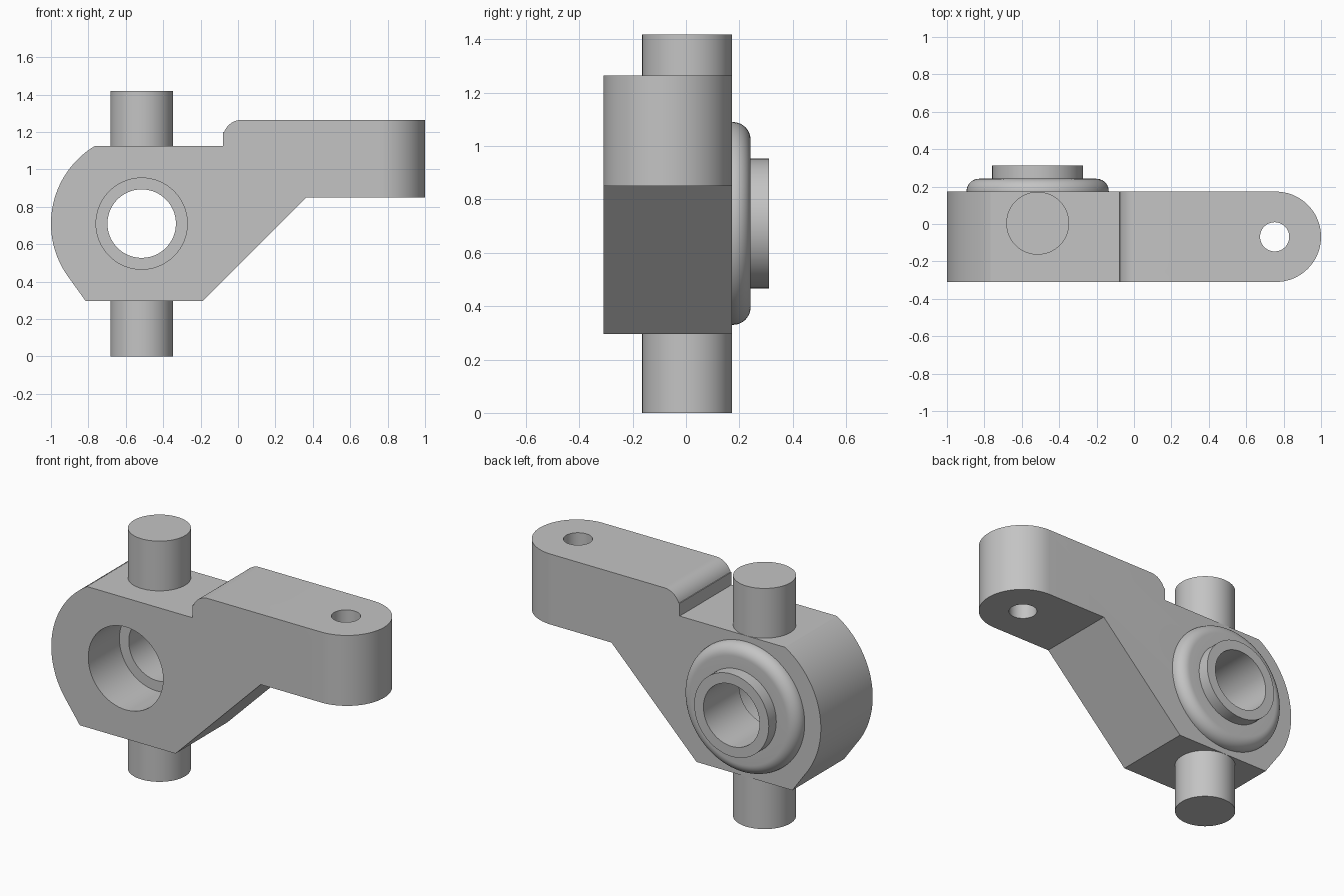
import bpy, bmesh
from math import pi, cos, sin, radians
from mathutils import Matrix, Vector

if "Cube" in bpy.data.objects:
    bpy.data.objects.remove(bpy.data.objects["Cube"], do_unlink=True)

grey = bpy.data.materials.new("plain grey")
grey.use_nodes = True
colour = (0.55, 0.55, 0.55, 1)
grey.diffuse_color = colour
grey.node_tree.nodes["Principled BSDF"].inputs["Base Color"].default_value = colour

BORE_X, BORE_Z = -0.515, 0.71
FRONT, BACK = -0.31, 0.173
ARM_Y = (FRONT + BACK) / 2
ARM_R = (BACK - FRONT) / 2


def finish(name, bm):
    bmesh.ops.recalc_face_normals(bm, faces=bm.faces[:])
    mesh = bpy.data.meshes.new(name)
    bm.to_mesh(mesh)
    bm.free()
    mesh.materials.append(grey)
    obj = bpy.data.objects.new(name, mesh)
    bpy.context.collection.objects.link(obj)
    return obj


def arc(cx, cy, r, start, end, steps):
    angles = [radians(start + (end - start) * i / steps) for i in range(steps + 1)]
    return [(cx + r * cos(a), cy + r * sin(a)) for a in angles]


def prism(name, points, offset):
    bm = bmesh.new()
    face = bm.faces.new([bm.verts.new(p) for p in points])
    top = bmesh.ops.extrude_face_region(bm, geom=[face])
    moved = [v for v in top["geom"] if isinstance(v, bmesh.types.BMVert)]
    bmesh.ops.translate(bm, verts=moved, vec=offset)
    return finish(name, bm)


def cylinder(name, r, centre, length, along_y=False):
    bm = bmesh.new()
    turn = Matrix.Rotation(pi / 2, 4, "X") if along_y else Matrix.Identity(4)
    bmesh.ops.create_cone(bm, cap_ends=True, segments=96, radius1=r, radius2=r,
                          depth=length, matrix=Matrix.Translation(centre) @ turn)
    return finish(name, bm)


def select(obj):
    bpy.ops.object.select_all(action="DESELECT")
    obj.select_set(True)
    bpy.context.view_layer.objects.active = obj


def cut(obj, tool, operation="DIFFERENCE"):
    tool.hide_render = True
    mod = obj.modifiers.new("cut", "BOOLEAN")
    mod.object, mod.operation, mod.solver = tool, operation, "EXACT"
    select(obj)
    bpy.ops.object.modifier_apply(modifier=mod.name)
    bpy.data.objects.remove(tool, do_unlink=True)


# Housing and arm: one side profile, extruded through the thickness
outline = [(-0.814, 0.295), (-0.19, 0.295), (0.365, 0.85), (1.05, 0.85), (1.05, 1.265)]
outline += arc(0.02, 1.165, 0.1, 90, 160, 12)
outline += [(-0.08, 1.2), (-0.08, 1.125)]
outline += arc(BORE_X, BORE_Z, 0.485, 121.2, 218, 48)
housing = prism("housing_and_arm", [(x, FRONT, z) for x, z in outline], (0, BACK - FRONT, 0))

# Rounded arm end
plan = [(-1.2, BACK), (-1.2, FRONT)] + arc(1 - ARM_R, ARM_Y, ARM_R, -90, 90, 48)
cut(housing, prism("end_rounding", [(x, y, 0.1) for x, y in plan], (0, 0, 1.4)), "INTERSECT")

# Arm hole, through bore and front counterbore
cut(housing, cylinder("arm_hole", 0.078, (0.752, ARM_Y, 1), 1))
cut(housing, cylinder("through_bore", 0.183, (BORE_X, 0, BORE_Z), 1, True))
cut(housing, cylinder("counterbore", 0.244, (BORE_X, -0.27, BORE_Z), 0.5, True))

# Back boss: rounded flange and hollow collar, turned around the bore axis
ROUND = 0.066
section = [(0.183, BACK), (0.183, 0.312), (0.243, 0.312), (0.243, 0.242)]
section += arc(0.38 - ROUND, 0.242 - ROUND, ROUND, 90, 0, 10) + [(0.38, BACK)]
bm = bmesh.new()
verts = [bm.verts.new((BORE_X + r, y, BORE_Z)) for r, y in section]
edges = [bm.edges.new(pair) for pair in zip(verts, verts[1:])]
bmesh.ops.spin(bm, geom=verts + edges, cent=(BORE_X, 0, BORE_Z), axis=(0, 1, 0),
               angle=2 * pi, steps=96, use_merge=True)
bmesh.ops.remove_doubles(bm, verts=bm.verts[:], dist=0.0001)
boss = finish("back_boss", bm)

# Upper and lower pins
parts = [housing, boss]
for name, low, high in (("lower_pin", 0, 0.32), ("upper_pin", 1.1, 1.418)):
    parts.append(cylinder(name, 0.168, (BORE_X, 0.004, (low + high) / 2), high - low))

for part in parts:
    select(part)
    bpy.ops.object.shade_smooth_by_angle(angle=radians(30))
